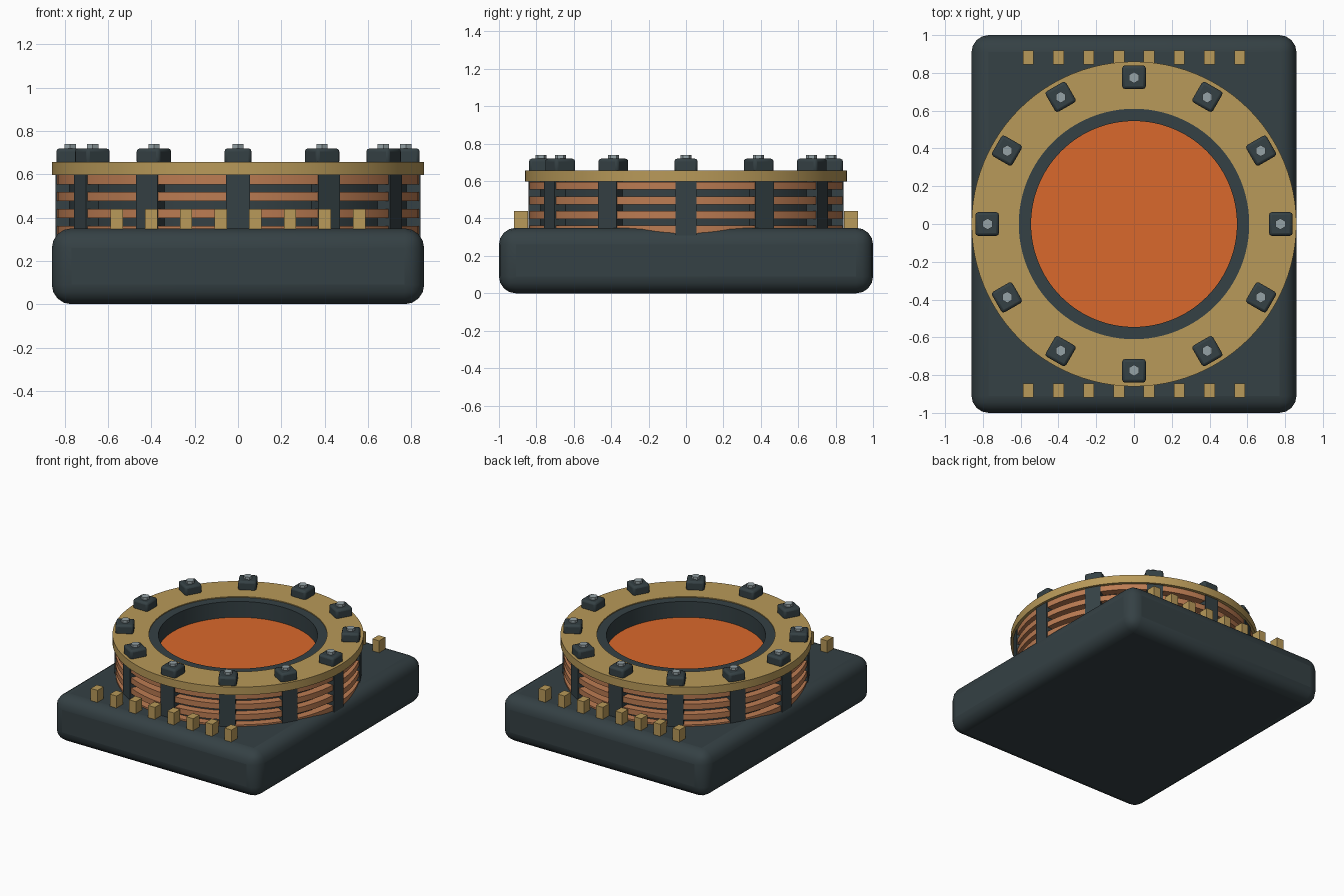
import bpy, bmesh
from math import pi, cos, sin, radians
from mathutils import Matrix, Vector

if "Cube" in bpy.data.objects:
    bpy.data.objects.remove(bpy.data.objects["Cube"])


def material(name, rgb):
    m = bpy.data.materials.new(name)
    m.diffuse_color = (*rgb, 1)
    m.use_nodes = True
    m.node_tree.nodes["Principled BSDF"].inputs["Base Color"].default_value = m.diffuse_color
    return m


DARK = material("dark_steel", (0.035, 0.052, 0.058))
BRASS = material("brass", (0.48, 0.32, 0.10))
COPPER = material("copper", (0.50, 0.20, 0.085))
GLOW = material("glow", (0.70, 0.14, 0.025))
BOLT = material("bolt_grey", (0.30, 0.36, 0.38))


def finish(name, bm, mat, bevel=0, segments=2, smooth=True):
    bmesh.ops.recalc_face_normals(bm, faces=bm.faces)
    me = bpy.data.meshes.new(name)
    bm.to_mesh(me)
    bm.free()
    ob = bpy.data.objects.new(name, me)
    bpy.context.collection.objects.link(ob)
    me.materials.append(mat)
    if bevel:
        mod = ob.modifiers.new("Bevel", 'BEVEL')
        mod.width, mod.segments = bevel, segments
    if smooth:
        bpy.ops.object.select_all(action='DESELECT')
        bpy.context.view_layer.objects.active = ob
        ob.select_set(True)
        bpy.ops.object.shade_smooth_by_angle(angle=radians(35))
    return ob


def box(name, size, center, mat, angle=0, bevel=0, segments=2, smooth=False):
    bm = bmesh.new()
    bmesh.ops.create_cube(bm, size=1, matrix=Matrix.Diagonal((*size, 1)))
    ob = finish(name, bm, mat, bevel, segments, smooth)
    ob.location = center
    ob.rotation_euler.z = angle
    return ob


def ring(name, r_in, r_out, z0, z1, mat, n=96):
    # rectangular profile swept round the z axis
    bm = bmesh.new()
    loops = []
    for i in range(n):
        a = 2 * pi * i / n
        loops.append([bm.verts.new((r * cos(a), r * sin(a), z)) for r, z in
                      ((r_in, z0), (r_out, z0), (r_out, z1), (r_in, z1))])
    for i in range(n):
        p, q = loops[i], loops[(i + 1) % n]
        for k in range(4):
            j = (k + 1) % 4
            bm.faces.new((p[k], q[k], q[j], p[j]))
    return finish(name, bm, mat)


def disc(name, r, z0, z1, mat, n=96, at=(0, 0), angle=0):
    bm = bmesh.new()
    bmesh.ops.create_cone(bm, cap_ends=True, segments=n, radius1=r, radius2=r, depth=z1 - z0)
    ob = finish(name, bm, mat)
    ob.location = (*at, (z0 + z1) / 2)
    ob.rotation_euler.z = angle
    return ob


# base slab
box("base", (1.72, 2.0, 0.35), (0, 0, 0.175), DARK, bevel=0.09, segments=4, smooth=True)

# central well, glowing disc and coil core
ring("well_wall", 0.545, 0.62, 0.32, 0.65, DARK)
disc("glow_disc", 0.55, 0.50, 0.53, GLOW)
ring("coil_core", 0.61, 0.78, 0.30, 0.61, DARK)

# copper windings
for i in range(4):
    z = 0.341 + 0.078 * i
    ring(f"winding_{i + 1}", 0.77, 0.838, z - 0.021, z + 0.021, COPPER)

# brass top flange
ring("top_flange", 0.61, 0.86, 0.597, 0.657, BRASS)

# posts, clamps and bolts round the coil
for i in range(12):
    a = i * pi / 6
    d = Vector((cos(a), sin(a)))
    box(f"post_{i + 1}", (0.09, 0.113, 0.30), (*(d * 0.798), 0.455), DARK, a)
    box(f"clamp_{i + 1}", (0.125, 0.125, 0.075), (*(d * 0.777), 0.6825), DARK, a,
        bevel=0.015, segments=2, smooth=True)
    disc(f"bolt_{i + 1}", 0.03, 0.715, 0.739, BOLT, n=6, at=d * 0.775, angle=0)

# terminal rows
for row, sy in (("front", -1), ("back", 1)):
    for i in range(8):
        box(f"{row}_terminal_{i + 1}", (0.057, 0.073, 0.12),
            (-0.56 + 0.16 * i, sy * 0.882, 0.38), BRASS)
